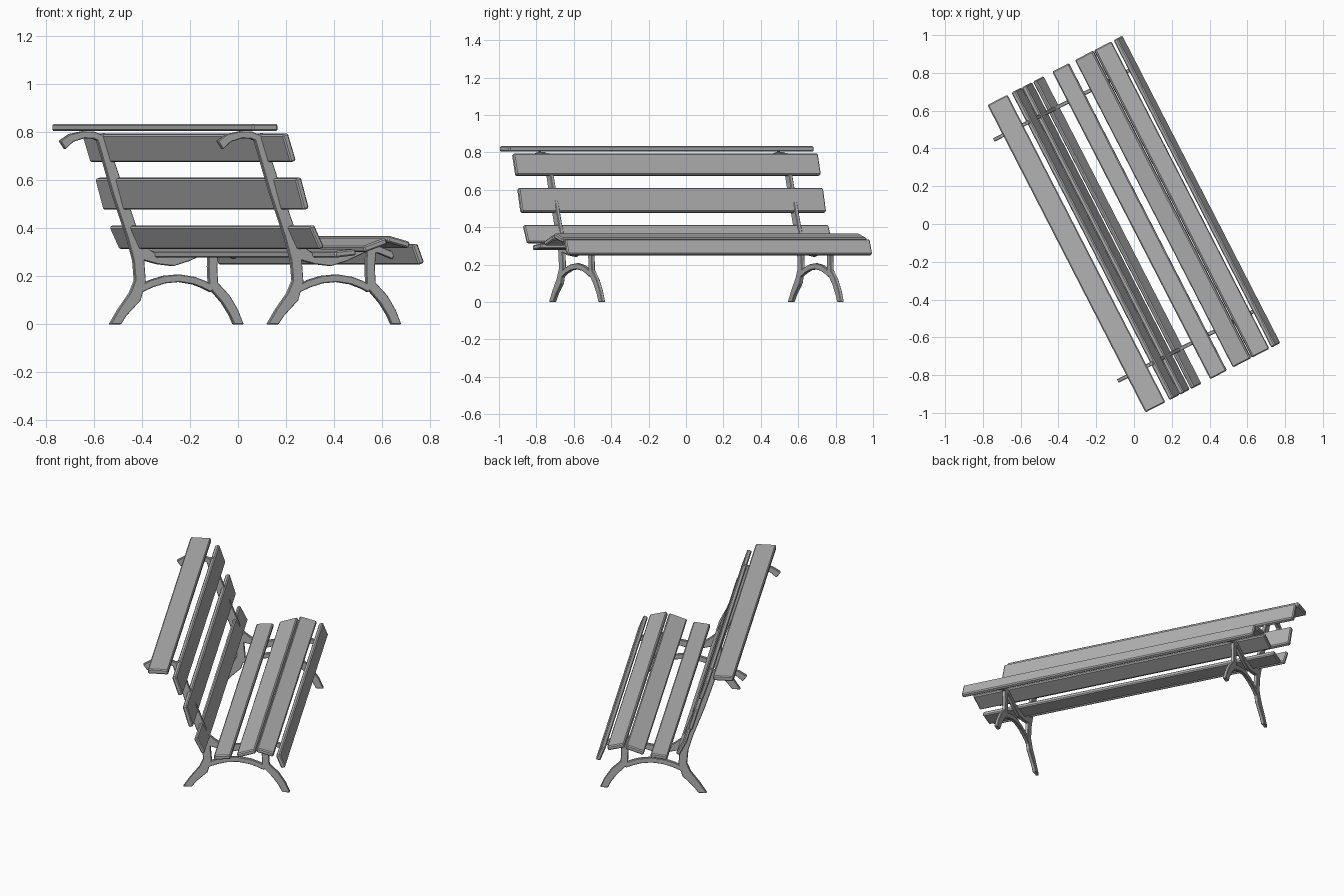
import bpy, bmesh, math
from mathutils import Vector, Matrix

if "Cube" in bpy.data.objects:
    bpy.data.objects.remove(bpy.data.objects["Cube"], do_unlink=True)

TURN = Matrix.Rotation(math.radians(27.2), 4, "Z")
HALF_LENGTH = 0.915
FRAME_HALF = 0.01

grey = bpy.data.materials.new("grey")
grey.use_nodes = True
grey.diffuse_color = (0.45, 0.45, 0.45, 1)
grey.node_tree.nodes["Principled BSDF"].inputs["Base Color"].default_value = grey.diffuse_color


def extrude_strip(name, left, right, centre, half, bevel):
    """Side profile between two edge lines, extruded along the bench."""
    bm = bmesh.new()
    rows = [[bm.verts.new((p.x, centre - half, p.y)) for p in edge] for edge in (left, right)]
    for i in range(len(left) - 1):
        bm.faces.new((rows[0][i], rows[0][i + 1], rows[1][i + 1], rows[1][i]))
    out = bmesh.ops.extrude_face_region(bm, geom=bm.faces[:])
    moved = [g for g in out["geom"] if isinstance(g, bmesh.types.BMVert)]
    bmesh.ops.translate(bm, verts=moved, vec=(0, 2 * half, 0))
    # Trim the feet level with the ground
    cut = bmesh.ops.bisect_plane(bm, geom=bm.verts[:] + bm.edges[:] + bm.faces[:],
                                 plane_co=(0, 0, 0), plane_no=(0, 0, 1), clear_inner=True)
    rim = [g for g in cut["geom_cut"] if isinstance(g, bmesh.types.BMEdge)]
    if rim:
        bmesh.ops.holes_fill(bm, edges=rim)
    bmesh.ops.recalc_face_normals(bm, faces=bm.faces[:])
    bm.transform(TURN)
    mesh = bpy.data.meshes.new(name)
    bm.to_mesh(mesh)
    bm.free()
    mesh.materials.append(grey)
    obj = bpy.data.objects.new(name, mesh)
    bpy.context.collection.objects.link(obj)
    mod = obj.modifiers.new("worn_edges", "BEVEL")
    mod.width = bevel
    mod.segments = 1
    mod.limit_method = "ANGLE"
    mod.angle_limit = math.radians(50)


def slat(name, a, b, thick=0.027):
    """Plank whose outer face runs from a to b in the side profile."""
    a, b = Vector(a), Vector(b)
    d = (b - a).normalized()
    inward = Vector((d.y, -d.x)) * thick
    extrude_strip(name, [a, b], [a + inward, b + inward], 0, HALF_LENGTH, 0.006)


def bar(name, path, centre):
    """Flat iron bar following (depth, height, width) points."""
    pts = [Vector(p[:2]) for p in path]
    left, right = [], []
    for i, p in enumerate(pts):
        d = (pts[min(i + 1, len(pts) - 1)] - pts[max(i - 1, 0)]).normalized()
        n = Vector((-d.y, d.x)) * path[i][2] / 2
        left.append(p + n)
        right.append(p - n)
    extrude_strip(name, left, right, centre, FRAME_HALF, 0.003)


# Planks of the seat, the backrest and the flat top rail
slat("seat_slat_rear", (-0.017, 0.304), (0.081, 0.314))
slat("seat_slat_middle", (0.117, 0.325), (0.222, 0.360))
slat("seat_slat_crest", (0.237, 0.369), (0.337, 0.343))
slat("seat_slat_front", (0.371, 0.337), (0.403, 0.257))
slat("back_slat_lower", (-0.113, 0.415), (-0.066, 0.322), 0.023)
slat("back_slat_middle", (-0.174, 0.612), (-0.136, 0.483))
slat("back_slat_upper", (-0.235, 0.796), (-0.197, 0.682))
slat("top_rail", (-0.402, 0.834), (-0.283, 0.834), 0.03)

# Side frame bars
FRAME = {
    "back_post_and_leg": [(-0.268, 0.79, 0.045), (-0.188, 0.558, 0.054), (-0.117, 0.371, 0.056),
                          (-0.090, 0.27, 0.05), (-0.082, 0.18, 0.05), (-0.106, 0.115, 0.058),
                          (-0.165, 0.05, 0.045), (-0.22, -0.03, 0.04)],
    "rail_hook": [(-0.446, 0.746, 0.043), (-0.404, 0.776, 0.036), (-0.347, 0.789, 0.03),
                  (-0.300, 0.787, 0.03), (-0.255, 0.77, 0.03)],
    "arch_brace": [(-0.08, 0.147, 0.03), (-0.03, 0.169, 0.032), (0.03, 0.186, 0.032),
                   (0.099, 0.192, 0.032), (0.168, 0.182, 0.032), (0.215, 0.166, 0.032),
                   (0.255, 0.147, 0.03)],
    "front_leg": [(0.262, 0.325, 0.045), (0.256, 0.24, 0.042), (0.260, 0.163, 0.046),
                  (0.318, 0.105, 0.046), (0.355, 0.05, 0.044), (0.392, -0.03, 0.04)],
    "seat_support": [(-0.11, 0.34, 0.05), (-0.055, 0.29, 0.055), (0.0, 0.268, 0.036),
                     (0.07, 0.264, 0.044), (0.14, 0.28, 0.036), (0.235, 0.317, 0.032),
                     (0.30, 0.309, 0.03), (0.365, 0.285, 0.03)],
}
for side, offset in (("left", 0.735), ("right", -0.70)):
    for part, path in FRAME.items():
        bar(f"{side}_{part}", path, offset)
